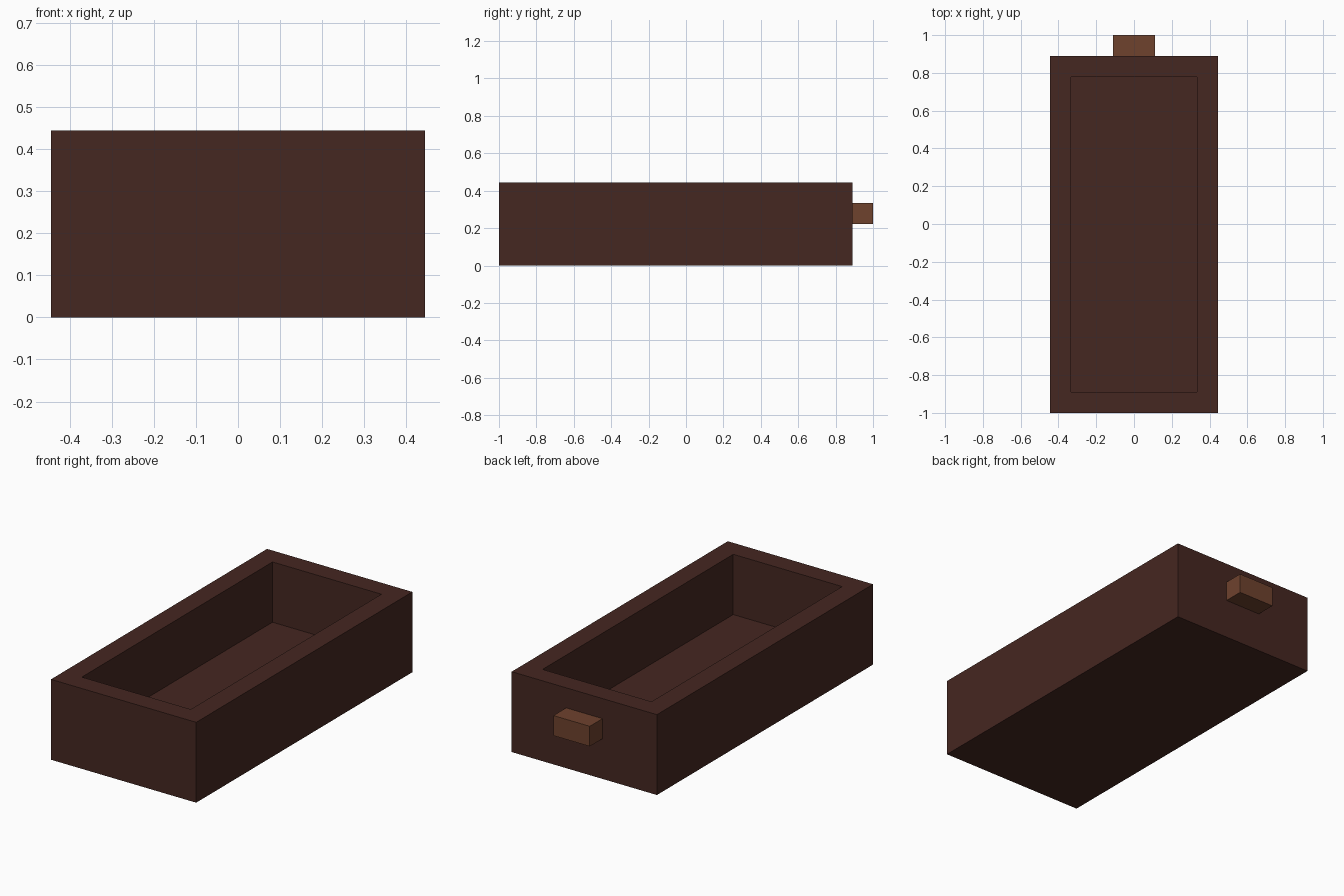
import bpy, bmesh
from mathutils import Vector

if "Cube" in bpy.data.objects:
    bpy.data.objects.remove(bpy.data.objects["Cube"])

U = 1 / 9  # the model sits on a grid of ninths


def material(name, rgb):
    m = bpy.data.materials.new(name)
    m.diffuse_color = (*rgb, 1)
    m.use_nodes = True
    m.node_tree.nodes["Principled BSDF"].inputs["Base Color"].default_value = m.diffuse_color
    return m


def box(name, lo, hi, mat, wall=0, depth=0):
    """Box between two corners; with a wall it is hollowed from the top."""
    lo, hi = Vector(lo) * U, Vector(hi) * U
    bm = bmesh.new()
    bmesh.ops.create_cube(bm, size=1)
    for v in bm.verts:
        v.co = (lo + hi) / 2 + v.co * (hi - lo)
    if wall:
        bm.normal_update()
        top = max(bm.faces, key=lambda f: f.normal.z)
        bmesh.ops.inset_region(bm, faces=[top], thickness=wall * U, use_even_offset=True)
        floor = bmesh.ops.extrude_discrete_faces(bm, faces=[top])["faces"][0]
        for v in floor.verts:
            v.co.z -= depth * U
    bmesh.ops.recalc_face_normals(bm, faces=bm.faces)
    mesh = bpy.data.meshes.new(name)
    bm.to_mesh(mesh)
    bm.free()
    mesh.materials.append(mat)
    ob = bpy.data.objects.new(name, mesh)
    bpy.context.collection.objects.link(ob)
    return ob


dark_wood = material("dark_wood", (0.06, 0.02, 0.015))
light_wood = material("light_wood", (0.156, 0.054, 0.027))

# Open drawer tray
box("drawer_tray", (-4, -9, 0), (4, 8, 4), dark_wood, wall=1, depth=3)
# Pull knob on the back end
box("drawer_handle", (-1, 8, 2), (1, 9, 3), light_wood)
